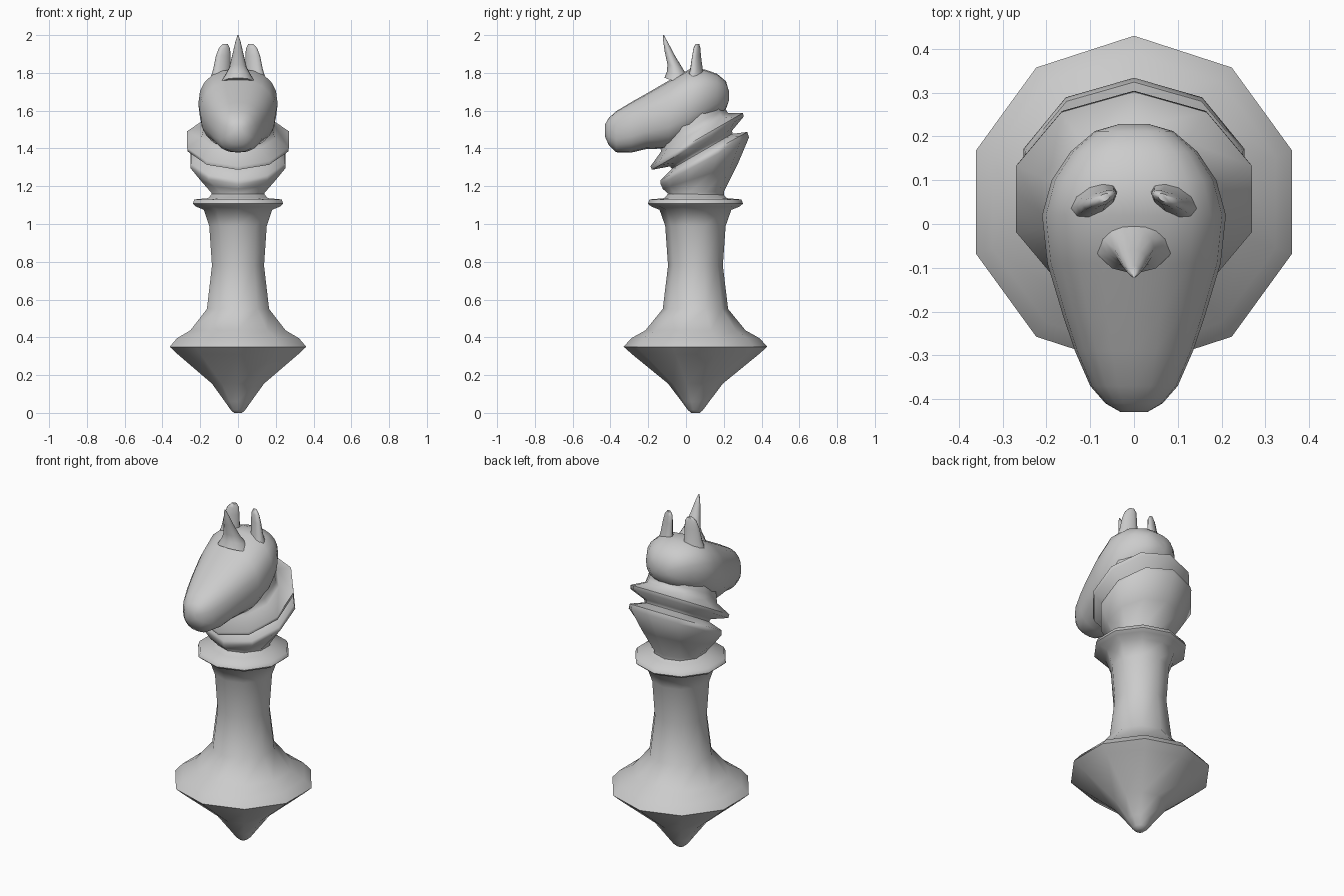
import bpy, bmesh
from math import sin, cos, pi, radians, copysign
from mathutils import Vector

if "Cube" in bpy.data.objects:
    bpy.data.objects.remove(bpy.data.objects["Cube"])


def loft(name, rings):
    """Skin a closed surface through a list of equal-length point rings."""
    bm = bmesh.new()
    rows = [[bm.verts.new(p) for p in ring] for ring in rings]
    n = len(rows[0])
    for a, b in zip(rows, rows[1:]):
        for i in range(n):
            j = (i + 1) % n
            bm.faces.new((a[i], a[j], b[j], b[i]))
    bm.faces.new(rows[0][::-1])
    bm.faces.new(rows[-1])
    bmesh.ops.recalc_face_normals(bm, faces=bm.faces)
    mesh = bpy.data.meshes.new(name)
    bm.to_mesh(mesh)
    bm.free()
    obj = bpy.data.objects.new(name, mesh)
    bpy.context.collection.objects.link(obj)
    bpy.ops.object.select_all(action='DESELECT')
    obj.select_set(True)
    bpy.context.view_layer.objects.active = obj
    bpy.ops.object.shade_smooth_by_angle(angle=radians(65))
    return obj


def disc(y, z, r, tilt=0, n=10):
    """Ring of radius r centred at (0, y, z), rising towards the back by tilt degrees."""
    t = radians(tilt)
    ring = []
    for k in range(n):
        a = pi / 2 + 2 * pi * k / n
        u, v = r * cos(a), r * sin(a)
        ring.append(Vector((u, y + v * cos(t), z + v * sin(t))))
    return ring


# Ten-sided pedestal: pointed foot, flared base, slim shaft and collar
profile = [(0.0, 0.022), (0.015, 0.04), (0.06, 0.073), (0.155, 0.145), (0.31, 0.335),
           (0.35, 0.38), (0.395, 0.34), (0.437, 0.265), (0.55, 0.173), (0.78, 0.145),
           (0.99, 0.16), (1.075, 0.19), (1.093, 0.235), (1.108, 0.252), (1.13, 0.243),
           (1.137, 0.165), (1.16, 0.145)]
loft("pedestal", [disc(0.05, z, r) for z, r in profile])

# Neck: cup and two tilted rings, ending inside the head
neck = [(0.05, 1.135, 0.15, 0), (0.055, 1.165, 0.146, 3), (0.075, 1.25, 0.208, 18),
        (0.10, 1.335, 0.265, 28), (0.095, 1.36, 0.262, 29), (0.085, 1.385, 0.185, 30),
        (0.08, 1.40, 0.19, 30), (0.062, 1.427, 0.28, 30), (0.057, 1.447, 0.283, 30),
        (0.045, 1.485, 0.205, 30), (0.035, 1.52, 0.195, 28), (0.03, 1.60, 0.18, 20)]
loft("neck", [disc(*s) for s in neck])


# Head: rounded-box sections from the back of the skull to the muzzle
def section(y, top, bottom, w, n=20, e=0.84):
    ring = []
    for k in range(n):
        a = 2 * pi * k / n
        u = copysign(abs(cos(a)) ** e, cos(a))
        v = copysign(abs(sin(a)) ** e, sin(a))
        ring.append(Vector((w * u, y, (top + bottom) / 2 + v * (top - bottom) / 2)))
    return ring


head = [(0.228, 1.70, 1.655, 0.035), (0.212, 1.755, 1.61, 0.09), (0.165, 1.795, 1.565, 0.145),
        (0.10, 1.818, 1.51, 0.188), (0.02, 1.82, 1.45, 0.21), (-0.09, 1.76, 1.40, 0.198),
        (-0.21, 1.69, 1.397, 0.162), (-0.29, 1.645, 1.378, 0.135), (-0.37, 1.597, 1.38, 0.10),
        (-0.41, 1.56, 1.42, 0.065), (-0.43, 1.525, 1.465, 0.03)]
loft("head", [section(*s) for s in head])

# Horn leaning forward, flaring into the brow
horn = [(-0.02, 1.74, 0.10), (-0.035, 1.785, 0.07), (-0.055, 1.83, 0.046),
        (-0.085, 1.90, 0.029), (-0.108, 1.965, 0.014), (-0.12, 2.0, 0.003)]
loft("horn", [disc(y, z, r, -20 * (z < 1.98), 12) for y, z, r in horn])


# Pair of flattened ears, outer edges swept forward
def ear_ring(side, x, y, z, w, d, n=10):
    ring = []
    for k in range(n):
        a = 2 * pi * k / n
        u = w * cos(a)
        ring.append(Vector((side * (x + u), y + d * sin(a) - 0.35 * u, z)))
    return ring


ear = [(0.09, 0.055, 1.76, 0.06, 0.045), (0.085, 0.055, 1.82, 0.046, 0.03),
       (0.078, 0.056, 1.89, 0.039, 0.02), (0.072, 0.058, 1.93, 0.03, 0.016),
       (0.068, 0.06, 1.952, 0.014, 0.009)]
for label, side in (("left_ear", -1), ("right_ear", 1)):
    loft(label, [ear_ring(side, *s) for s in ear])
